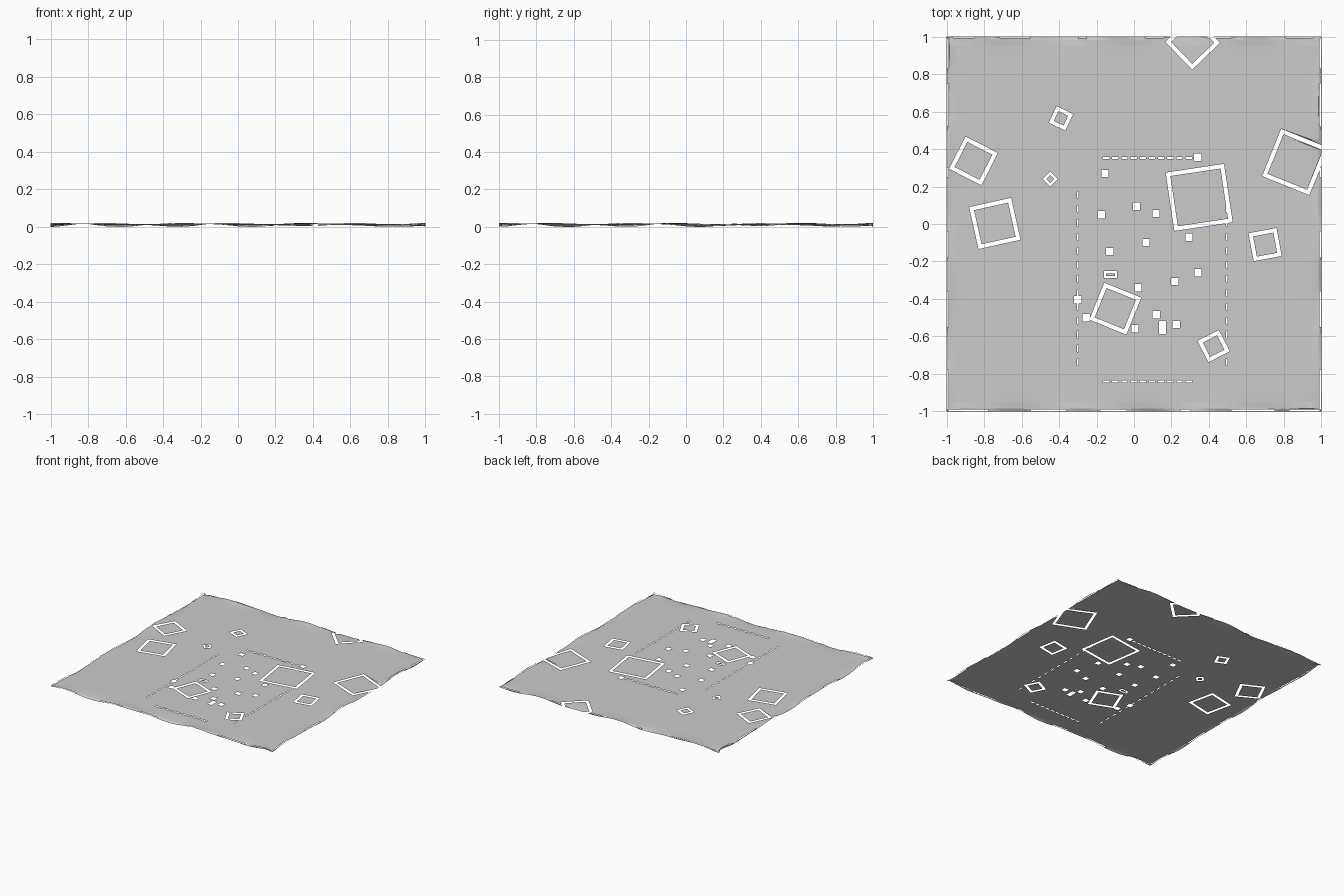
import bpy
import math
from mathutils import Vector
from mathutils.geometry import delaunay_2d_cdt

if "Cube" in bpy.data.objects:
    bpy.data.objects.remove(bpy.data.objects["Cube"])

BASE = 0.014


class Rect:
    """Rotated rectangle in plan."""

    def __init__(self, x, y, w, h, deg=0.0):
        self.x, self.y, self.w, self.h = x, y, w, h
        self.c, self.s = math.cos(math.radians(deg)), math.sin(math.radians(deg))

    def corners(self):
        return [(self.x + self.c * u * self.w / 2 - self.s * v * self.h / 2,
                 self.y + self.s * u * self.w / 2 + self.c * v * self.h / 2)
                for u, v in ((-1, -1), (1, -1), (1, 1), (-1, 1))]

    def contains(self, px, py):
        dx, dy = px - self.x, py - self.y
        return (abs(self.c * dx + self.s * dy) < self.w / 2 and
                abs(self.c * dy - self.s * dx) < self.h / 2)


# square outlines cut through the sheet: x, y, width, height, angle, stroke
frames = [
    (0.348, 0.142, 0.315, 0.315, 8.5, 0.022), (-0.10, -0.452, 0.213, 0.213, -22, 0.022),
    (0.425, -0.652, 0.128, 0.128, 27, 0.021), (0.70, -0.11, 0.152, 0.152, 10.5, 0.021),
    (-0.743, 0.003, 0.23, 0.23, 12.5, 0.022), (-0.857, 0.337, 0.194, 0.194, -27, 0.022),
    (-0.39, 0.564, 0.098, 0.098, -25, 0.02), (-0.447, 0.24, 0.056, 0.056, 45, 0.013),
    (0.861, 0.331, 0.272, 0.272, -22, 0.022), (0.313, 0.97, 0.207, 0.207, 44, 0.022),
    (-0.125, -0.27, 0.07, 0.036, 0, 0.011),
]
outers = [Rect(x, y, w, h, a) for x, y, w, h, a, t in frames]
inners = [Rect(x, y, w - 2 * t, h - 2 * t, a) for x, y, w, h, a, t in frames]

# small square post holes
posts = [(.34, .356), (-.155, .27), (.013, .094), (-.175, .05), (.117, .056), (.064, -.099),
         (.294, -.07), (-.13, -.147), (.021, -.34), (.217, -.307), (.342, -.26),
         (-.3, -.404), (-.255, -.5), (.118, -.484), (.005, -.56), (.225, -.537)]
holes = [Rect(x, y, 0.039, 0.039) for x, y in posts]
holes.append(Rect(0.153, -0.553, 0.037, 0.07))

# dashed slots around the central plot
for i in range(10):
    for y in (0.352, -0.84):
        holes.append(Rect(-0.149 + i * 0.049, y, 0.034, 0.011))
for i in range(13):
    for x in (-0.3, 0.495):
        holes.append(Rect(x, 0.155 - i * 0.0745, 0.009, 0.035))

# narrow slots just inside the border
for a, b in ((-.99, -.78), (-.55, -.36), (-.18, -.04), (.25, .30), (.52, .75), (.83, .99)):
    m, n = (a + b) / 2, b - a
    holes.append(Rect(m, -0.993, n, 0.008))
    holes.append(Rect(-0.993, m, 0.008, n))
    holes.append(Rect(0.993, m, 0.008, n))
    holes.append(Rect(-m, 0.995, n * 0.7, 0.005))


def height(x, y):
    """Level ground that ripples near the border and drops at its lip."""
    m = max(abs(x), abs(y))
    t = x if abs(y) >= abs(x) else y
    f = max(0.0, (m - 0.9) / 0.1) ** 2
    z = BASE + f * 0.008 * math.sin(9.5 * t + 2.0 * math.copysign(1, x + y))
    if m > 0.9985:
        z -= 0.008 * (0.5 + 0.5 * math.sin(17 * t))
    return max(z, 0.0)


# plan layout: every outline becomes a constraint of one triangulation
pts, edges = [], []


def add_loop(corners):
    k = len(pts)
    pts.extend(Vector(c) for c in corners)
    n = len(corners)
    edges.extend((k + i, k + (i + 1) % n) for i in range(n))


add_loop([(-1, -1), (1, -1), (1, 1), (-1, 1)])
for r in outers + inners + holes:
    add_loop(r.corners())
ticks = [-1, -.985] + [i * 0.05 - 0.95 for i in range(39)] + [.985, 1]
pts += [Vector((x, y)) for x in ticks for y in ticks]
verts, _, faces, *_ = delaunay_2d_cdt(pts, edges, [], 0, 1e-5)

# sort triangles into ground and the pads left inside the outlines
ground, pads = [], []
for f in faces:
    cx = sum(verts[i].x for i in f) / 3
    cy = sum(verts[i].y for i in f) / 3
    if abs(cx) > 1 or abs(cy) > 1 or any(h.contains(cx, cy) for h in holes):
        continue
    hit = [i for i, o in enumerate(outers) if o.contains(cx, cy)]
    if not hit:
        ground.append(f)
    elif all(inners[i].contains(cx, cy) for i in hit):
        pads.append(f)


def make_object(name, tris):
    used = sorted({i for f in tris for i in f})
    idx = {v: k for k, v in enumerate(used)}
    co = [(verts[i].x, verts[i].y, height(verts[i].x, verts[i].y)) for i in used]
    mesh = bpy.data.meshes.new(name)
    mesh.from_pydata(co, [], [[idx[i] for i in f] for f in tris])
    mesh.update()
    bpy.context.collection.objects.link(bpy.data.objects.new(name, mesh))
    return min(c[2] for c in co)


low = make_object("ground_sheet", ground)
make_object("building_pads", pads)
for ob in bpy.context.collection.objects:
    ob.location.z = -low
